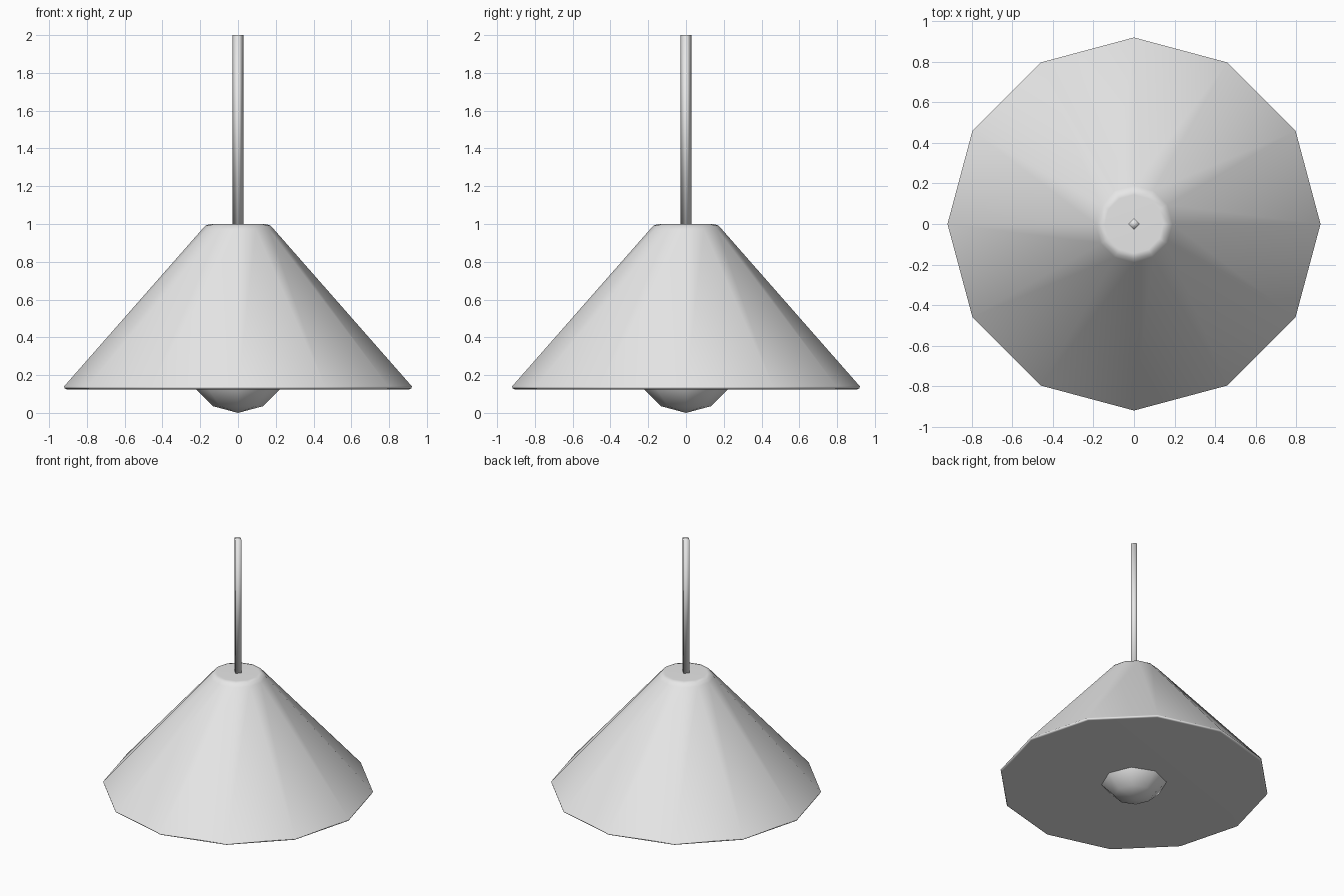
import bpy, bmesh, math

cube = bpy.data.objects.get("Cube")
if cube:
    bpy.data.objects.remove(cube, do_unlink=True)

GREY = (0.8, 0.8, 0.8, 1.0)
mat = bpy.data.materials.new("light grey")
mat.use_nodes = True
mat.diffuse_color = GREY
mat.node_tree.nodes["Principled BSDF"].inputs["Base Color"].default_value = GREY


def finish(bm, name, angle=None):
    """Turn a bmesh into a smooth-shaded object."""
    bmesh.ops.recalc_face_normals(bm, faces=bm.faces)
    mesh = bpy.data.meshes.new(name)
    bm.to_mesh(mesh)
    bm.free()
    mesh.materials.append(mat)
    obj = bpy.data.objects.new(name, mesh)
    bpy.context.collection.objects.link(obj)
    bpy.ops.object.select_all(action='DESELECT')
    obj.select_set(True)
    bpy.context.view_layer.objects.active = obj
    if angle is None:
        bpy.ops.object.shade_smooth()
    else:
        bpy.ops.object.shade_smooth_by_angle(angle=angle)
    return obj


def lathe(profile, sides):
    """Closed solid of rings (radius, height), with one polygon at each end."""
    bm = bmesh.new()
    rings = []
    for r, z in profile:
        rings.append([bm.verts.new((r * math.cos(math.tau * i / sides),
                                    r * math.sin(math.tau * i / sides), z))
                      for i in range(sides)])
    for a, b in zip(rings, rings[1:]):
        for i in range(sides):
            j = (i + 1) % sides
            bm.faces.new((a[i], a[j], b[j], b[i]))
    bm.faces.new(rings[0])
    bm.faces.new(rings[-1])
    return bm


# Shade: twelve-sided cone with rounded top edge and thin rim
shade = lathe([(0.908, 0.125), (0.918, 0.13), (0.921, 0.14), (0.19, 0.972),
               (0.172, 0.992), (0.145, 1.0)], 12)
lamp_shade = finish(shade, "lamp_shade", math.radians(60))
weighted = lamp_shade.modifiers.new("even_shading", 'WEIGHTED_NORMAL')
weighted.keep_sharp = True

# Hanging rod: slim four-sided bar
finish(lathe([(0.028, 0.995), (0.028, 2.0)], 4), "hanging_rod")

# Bulb: coarse ball showing below the shade
bulb = bmesh.new()
bmesh.ops.create_uvsphere(bulb, u_segments=8, v_segments=6, radius=0.265)
bmesh.ops.translate(bulb, verts=bulb.verts, vec=(0, 0, 0.265))
finish(bulb, "bulb")
